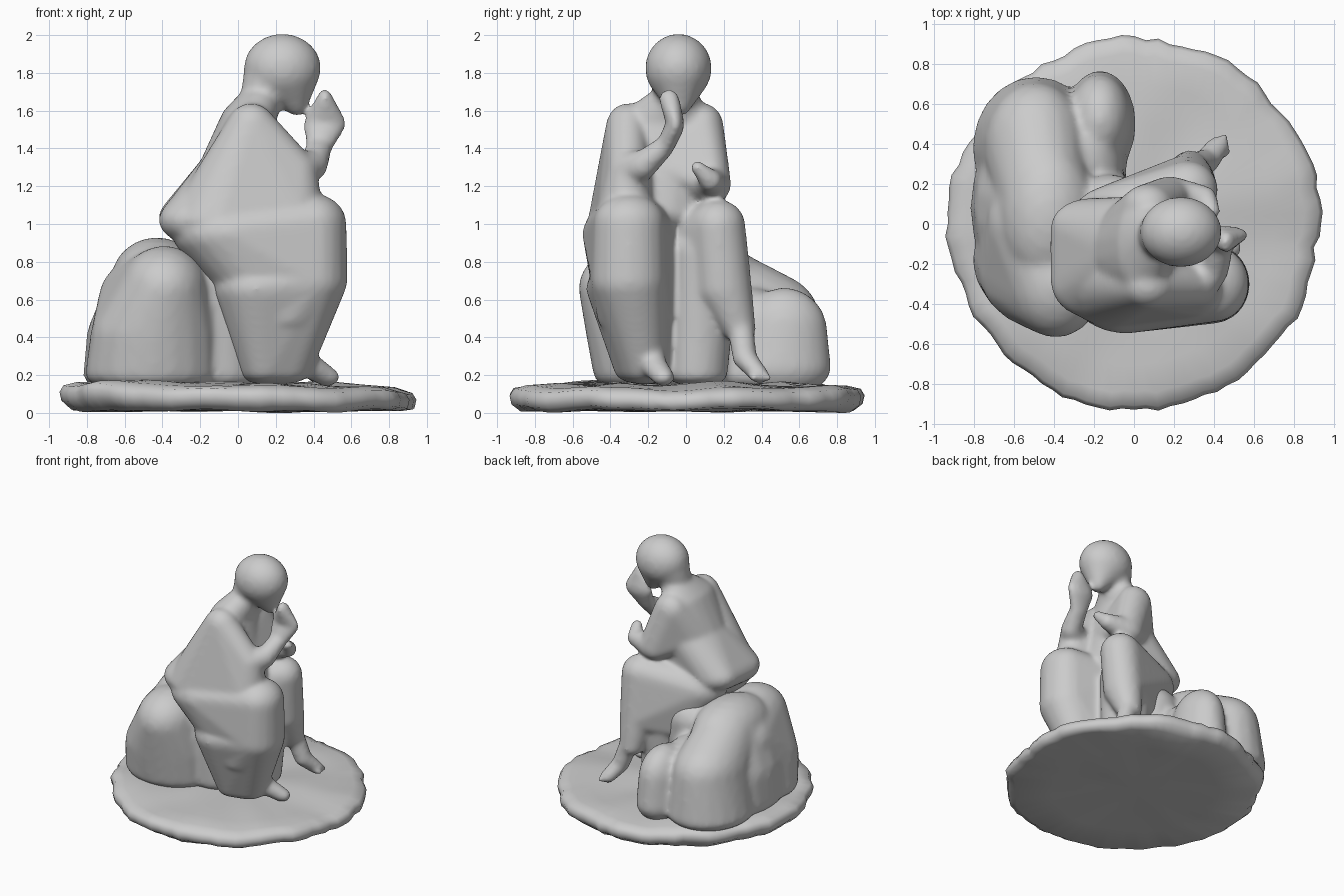
import bpy, bmesh, math
from mathutils import Vector, noise


def hull(bm, blobs):
    # convex hull around a set of ellipsoids (x, y, z, rx, ry, rz)
    verts = []
    for x, y, z, rx, ry, rz in blobs:
        ball = bmesh.new()
        bmesh.ops.create_icosphere(ball, subdivisions=3, radius=1)
        verts += [bm.verts.new((x + v.co.x * rx, y + v.co.y * ry, z + v.co.z * rz)) for v in ball.verts]
        ball.free()
    bmesh.ops.convex_hull(bm, input=verts)
    bmesh.ops.delete(bm, geom=[v for v in verts if v.is_valid and not v.link_faces], context='VERTS')


def sculpt(name, chains, masses, voxel=0.016, smooth=10):
    # chains are skinned pair by pair, masses wrapped whole, then all fused
    bm = bmesh.new()
    for chain in chains:
        for pair in zip(chain, chain[1:]):
            hull(bm, pair)
    for mass in masses:
        hull(bm, mass)
    mesh = bpy.data.meshes.new(name)
    bm.to_mesh(mesh)
    bm.free()
    ob = bpy.data.objects.new(name, mesh)
    bpy.context.collection.objects.link(ob)
    r = ob.modifiers.new("fuse", 'REMESH')
    r.mode, r.voxel_size, r.use_smooth_shade = 'VOXEL', voxel, True
    s = ob.modifiers.new("soften", 'SMOOTH')
    s.factor, s.iterations = 0.5, smooth


# head, trunk and arms
waist = (0.02, -0.13, 1.30, .23, .27, .12)
chest = (0.05, -0.11, 1.53, .15, .26, .13)
nape = (0.12, -0.06, 1.66, .11, .13, .09)
hips = [(-0.22, -0.02, 1.04, .20, .15, .12), (-0.22, -0.28, 1.02, .20, .19, .13),
        (0.08, -0.15, 1.06, .22, .26, .12)]
neck = [(0.13, -0.06, 1.66, .12, .11, .09), (0.19, -0.04, 1.80, .16, .15, .14)]
head = [(0.235, -0.04, 1.825, .205, .177, .183), (0.31, -0.035, 1.65, .06, .07, .08)]
r_shoulder = (0.07, -0.31, 1.51, .13, .115, .13)
r_elbow = (0.29, -0.31, 1.28, .13, .11, .11)
l_shoulder = (0.07, 0.09, 1.51, .13, .11, .13)
l_elbow = (0.18, 0.14, 1.21, .12, .10, .10)
r_arm = [r_shoulder, r_elbow, (0.40, -0.23, 1.31, .075, .075, .08), (0.43, -0.11, 1.41, .07, .045, .06)]
r_hand = [(0.43, -0.11, 1.41, .07, .045, .06), (0.46, -0.055, 1.53, .115, .045, .08),
          (0.46, -0.09, 1.665, .04, .055, .05)]
l_arm = [l_shoulder, l_elbow, (0.36, 0.13, 1.23, .055, .06, .06), (0.39, 0.06, 1.30, .045, .035, .035)]

# legs and robe
r_hip = (-0.05, -0.27, 0.95, .30, .28, .18)
r_knee = (0.40, -0.30, 1.00, .175, .19, .16)
r_shin = (0.39, -0.30, 0.70, .19, .20, .16)
r_hem = (0.22, -0.22, 0.22, .17, .13, .07)
l_hip = (-0.08, 0.00, 0.92, .25, .20, .17)
l_knee = (0.27, 0.17, 0.99, .15, .145, .14)
l_shin = (0.27, 0.20, 0.66, .14, .15, .12)
l_leg = [l_hip, l_knee, l_shin, (0.28, 0.28, 0.44, .09, .09, .06)]
r_foot = [(0.28, -0.20, 0.35, .08, .08, .08), (0.38, -0.17, 0.25, .075, .07, .065),
          (0.47, -0.12, 0.19, .07, .06, .05)]
l_foot = [(0.30, 0.29, 0.46, .07, .07, .06), (0.36, 0.31, 0.29, .065, .065, .06),
          (0.42, 0.39, 0.20, .06, .05, .045)]
toes = [[(0.40, 0.36, 0.22, .04, .04, .03), (x, y, 0.185, .025, .025, .025)]
        for x, y in ((0.46, 0.36), (0.45, 0.43))]
robe = [
    hips + [waist],
    [r_hip, r_knee, r_shin, (0.25, -0.27, 0.5, .2, .2, .1)],          # right lap
    [r_shin, r_hem, (0.10, -0.29, 0.66, .23, .24, .15), (0.14, -0.22, 0.22, .13, .16, .07)],
    [r_shoulder, r_elbow, (-0.10, -0.28, 1.02, .28, .24, .10),        # sleeve falling to lap
     (0.28, -0.32, 1.08, .17, .15, .06)],
    [l_shoulder, l_elbow, waist],
    [l_hip, l_knee, l_shin, (0.05, 0.05, 0.62, .18, .18, .12)],       # left lap
    [(0.15, 0.10, 0.85, .20, .19, .15), (0.15, 0.06, 0.20, .16, .16, .06)],
]
sculpt("seated_figure", [[waist, chest, nape], neck, head, r_arm, r_hand, l_arm, l_leg,
                         r_foot, l_foot] + toes, robe, smooth=11)

# boulder seat
crown = (-0.43, 0.04, 0.71, .24, .36, .22)
boulder = [
    [crown, (-0.46, 0.08, 0.42, .34, .46, .2), (-0.47, 0.08, 0.20, .35, .48, .12)],
    [(-0.39, -0.30, 0.66, .23, .27, .225), (-0.44, -0.22, 0.42, .34, .31, .2),
     (-0.45, -0.18, 0.20, .36, .31, .10), (-0.5, 0.0, 0.6, .24, .25, .22)],
    [(-0.45, 0.12, 0.70, .22, .27, .20), (-0.49, 0.38, 0.50, .26, .33, .26),
     (-0.49, 0.38, 0.20, .32, .36, .12)],
    [(-0.17, 0.52, 0.43, .16, .23, .235), (-0.17, 0.50, 0.24, .18, .27, .16)],
    [(-0.25, 0.30, 0.45, .2, .3, .22), (-0.25, 0.35, 0.20, .22, .33, .1)],
    [(-0.12, -0.05, 0.70, .25, .30, .20), (-0.10, -0.05, 0.20, .25, .27, .10)],
]
sculpt("rock_seat", [], boulder, 0.02, 10)

# uneven round base
profile = [(0.0, .155), (.25, .155), (.5, .155), (.7, .15), (.84, .145), (.91, .125),
           (.93, .09), (.92, .045), (.87, .012), (.6, .012), (.3, .012), (0.0, .012)]
N = 96
bm = bmesh.new()
rings = []
for r, z in profile:
    ring = []
    for i in range(N):
        a = 2 * math.pi * i / N
        c, s = math.cos(a), math.sin(a)
        edge = 1 + 0.03 * noise.noise(Vector((c * 4, s * 4, 1.3)))
        edge += 0.03 * (r > .8) * noise.noise(Vector((c * 11, s * 11, 5)))
        p = Vector((r * edge * c, r * edge * s, z))
        if z > 0.03:
            p.z += 0.025 * noise.noise(Vector((p.x * 3, p.y * 3, 2))) - 0.02 * p.x * (r > .6)
        else:
            p.z = max(0, p.z + 0.02 * noise.noise(Vector((p.x * 3, p.y * 3, 8))))
        ring.append(bm.verts.new(p))
    rings.append(ring)
for a, b in zip(rings, rings[1:]):
    for i in range(N):
        j = (i + 1) % N
        bm.faces.new((a[i], b[i], b[j], a[j]))
bmesh.ops.remove_doubles(bm, verts=bm.verts[:], dist=0.0005)
bmesh.ops.recalc_face_normals(bm, faces=bm.faces[:])
for f in bm.faces:
    f.smooth = True
mesh = bpy.data.meshes.new("ground_base")
bm.to_mesh(mesh)
bm.free()
base = bpy.data.objects.new("ground_base", mesh)
bpy.context.collection.objects.link(base)
